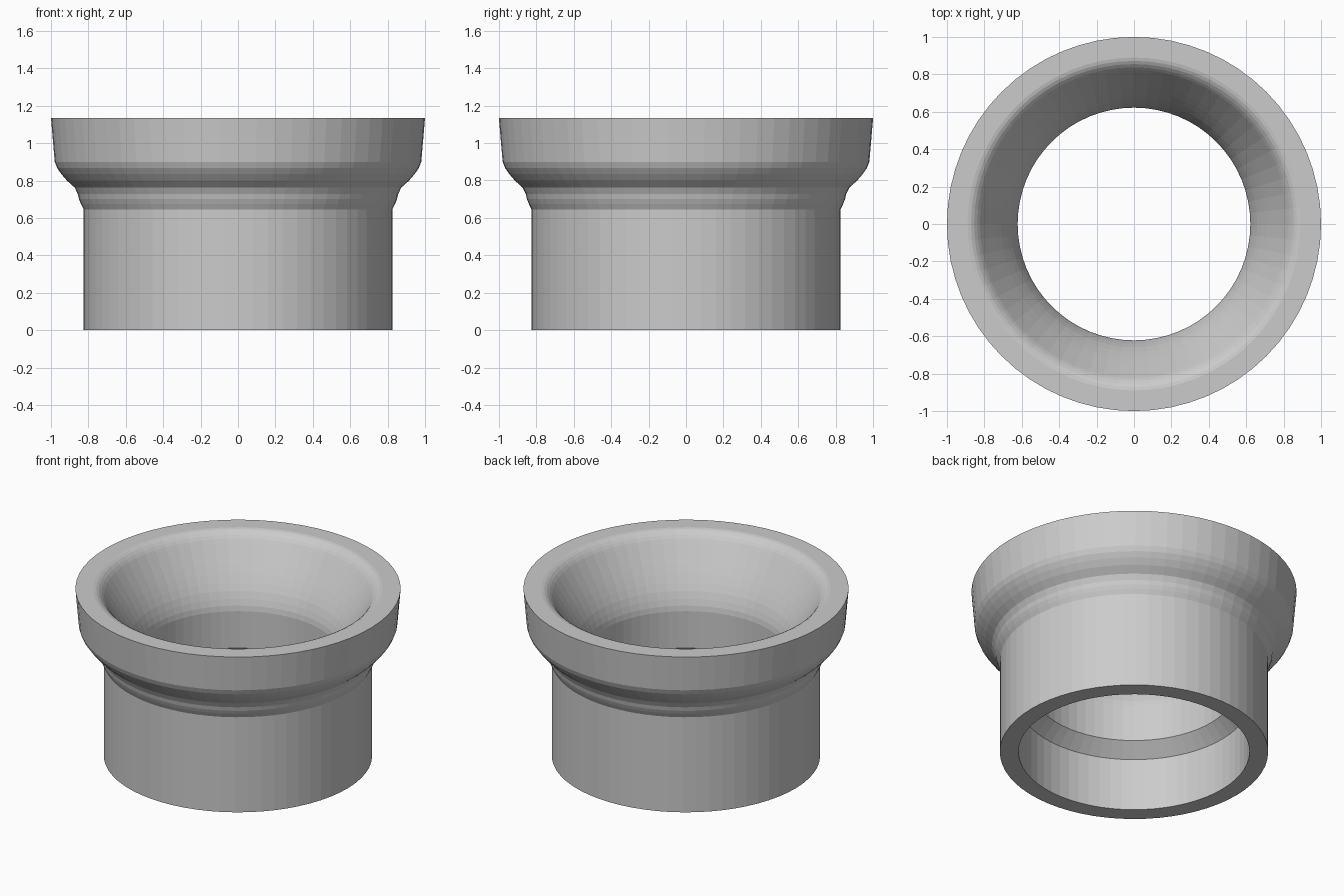
import bpy, bmesh, math

if "Cube" in bpy.data.objects:
    bpy.data.objects.remove(bpy.data.objects["Cube"])

SEGMENTS = 64

grey = bpy.data.materials.new("plain grey")
grey.diffuse_color = (0.6, 0.6, 0.6, 1)
grey.use_nodes = True
grey.node_tree.nodes["Principled BSDF"].inputs["Base Color"].default_value = grey.diffuse_color


def lathe(name, profile, material):
    """Spin a closed (radius, height) outline around the z axis."""
    bm = bmesh.new()
    rings = []
    for i in range(SEGMENTS):
        a = 2 * math.pi * i / SEGMENTS
        rings.append([bm.verts.new((r * math.cos(a), r * math.sin(a), z)) for r, z in profile])
    n = len(profile)
    for i in range(SEGMENTS):
        a, b = rings[i], rings[(i + 1) % SEGMENTS]
        for j in range(n):
            k = (j + 1) % n
            bm.faces.new((a[j], b[j], b[k], a[k]))
    bmesh.ops.recalc_face_normals(bm, faces=bm.faces)
    mesh = bpy.data.meshes.new(name)
    bm.to_mesh(mesh)
    bm.free()
    mesh.materials.append(material)
    obj = bpy.data.objects.new(name, mesh)
    bpy.context.collection.objects.link(obj)
    return obj


# outside: straight sleeve, curved shoulder, slightly flared collar
outside = [(0.825, 0), (0.825, 0.645), (0.84, 0.675), (0.85, 0.70), (0.856, 0.727),
           (0.873, 0.762), (0.915, 0.80), (0.945, 0.835), (0.967, 0.867),
           (0.98, 0.90), (1.0, 1.135)]

# inside: flat rim, rounded lip, funnel, throat, chamfered step, wider socket
inside = [(0.89, 1.135), (0.872, 1.131), (0.855, 1.122), (0.838, 1.107), (0.824, 1.09),
          (0.81, 1.068), (0.74, 0.955), (0.71, 0.905), (0.682, 0.855), (0.659, 0.81),
          (0.641, 0.765), (0.628, 0.725), (0.622, 0.69), (0.622, 0.44),
          (0.71, 0.355), (0.71, 0)]

lathe("flared_sleeve", outside + inside, grey)
